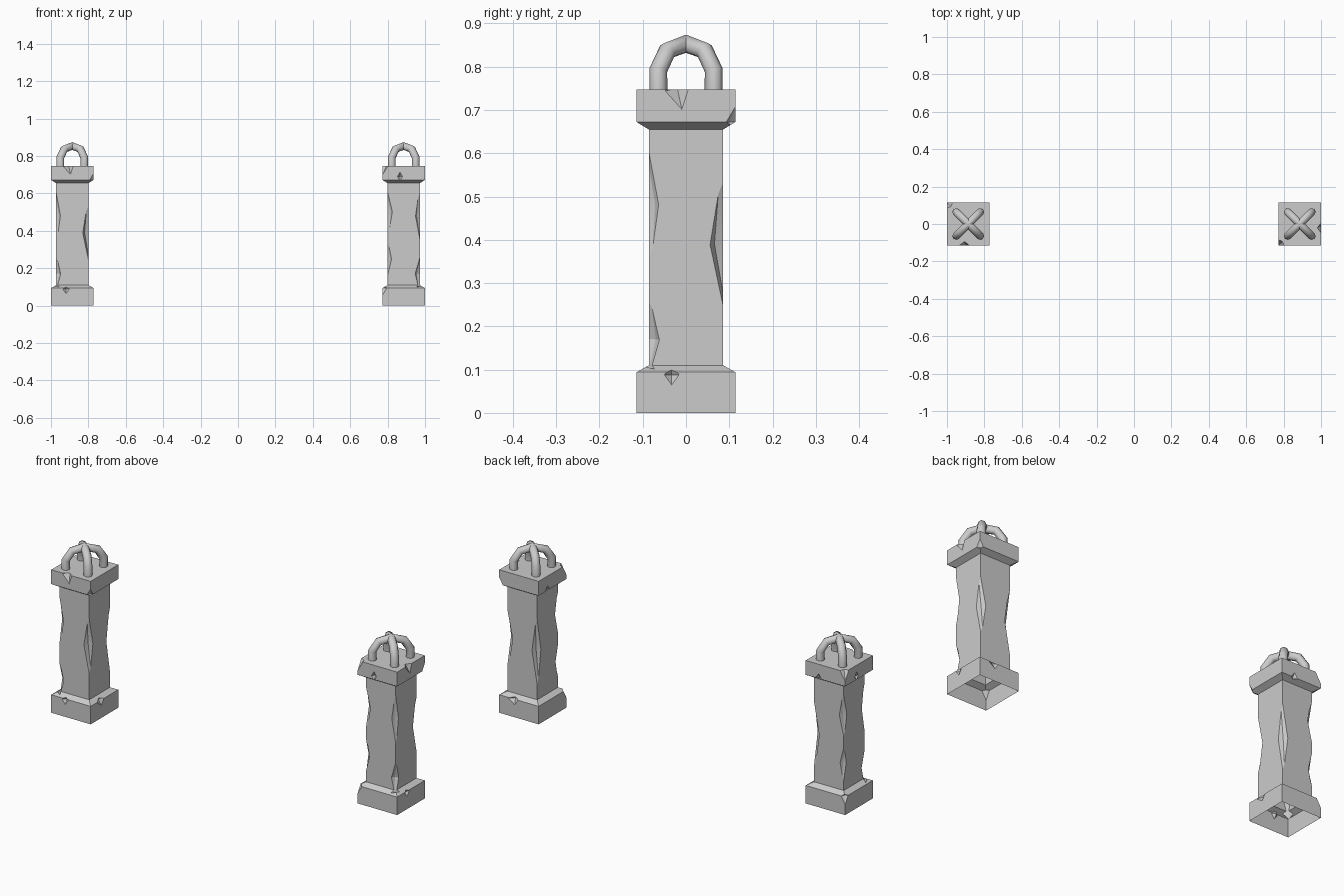
import bpy, bmesh, math
from mathutils import Matrix, Vector

if "Cube" in bpy.data.objects:
    bpy.data.objects.remove(bpy.data.objects["Cube"])

# square post profile: (half width, height)
PROFILE = [(0.114, 0), (0.114, 0.094), (0.086, 0.11), (0.086, 0.655), (0.114, 0.672), (0.114, 0.747)]

# chips: centre, direction angle, radii (depth, width, height), lean
CHIPS = [
    # face nicks on base and cap
    ((0.115, -0.033, 0.088), 0, (0.016, 0.018, 0.025), 0),
    ((0.115, -0.02, 0.75), 0, (0.022, 0.03, 0.052), 12),
    ((-0.02, -0.115, 0.69), 90, (0.014, 0.015, 0.025), 0),
    ((-0.114, 0.04, 0.672), 0, (0.016, 0.018, 0.025), 0),
    ((0.03, 0.114, 0.095), 90, (0.016, 0.03, 0.03), 10),
    # corners of cap and base
    ((-0.114, -0.114, 0.747), 45, (0.03, 0.07, 0.05), 0),
    ((0.114, 0.114, 0.672), 45, (0.02, 0.06, 0.035), 0),
    ((-0.114, -0.114, 0.094), 45, (0.022, 0.07, 0.04), 0),
    # long gouges down the shaft edges
    ((0.087, 0.087, 0.39), 45, (0.03, 0.09, 0.17), 4),
    ((0.087, -0.087, 0.17), -45, (0.024, 0.08, 0.1), -4),
    ((0.087, -0.087, 0.48), -45, (0.022, 0.08, 0.15), 4),
    ((-0.087, -0.087, 0.5), 45, (0.025, 0.08, 0.13), -5),
    ((-0.087, -0.087, 0.25), 45, (0.02, 0.08, 0.1), 4),
    ((-0.087, 0.087, 0.36), -45, (0.03, 0.09, 0.2), -3),
]


def new_object(name, bm):
    bmesh.ops.recalc_face_normals(bm, faces=bm.faces)
    me = bpy.data.meshes.new(name)
    bm.to_mesh(me)
    bm.free()
    ob = bpy.data.objects.new(name, me)
    bpy.context.collection.objects.link(ob)
    return ob


def bake(ob):
    dg = bpy.context.evaluated_depsgraph_get()
    return bpy.data.meshes.new_from_object(ob.evaluated_get(dg))


def smooth(ob, angle):
    bpy.ops.object.select_all(action='DESELECT')
    ob.select_set(True)
    bpy.context.view_layer.objects.active = ob
    bpy.ops.object.shade_smooth_by_angle(angle=math.radians(angle))


# stone post from stacked square rings
bm = bmesh.new()
rings = [[bm.verts.new((sx * h, sy * h, z)) for sx, sy in ((1, 1), (-1, 1), (-1, -1), (1, -1))]
         for h, z in PROFILE]
for a, b in zip(rings, rings[1:]):
    for i in range(4):
        j = (i + 1) % 4
        bm.faces.new((a[i], a[j], b[j], b[i]))
bm.faces.new(rings[0])
bm.faces.new(rings[-1])
post = new_object("stone_post_right", bm)

# octahedral chip cutters
bm = bmesh.new()
for centre, ang, radii, lean in CHIPS:
    m = (Matrix.Translation(centre) @ Matrix.Rotation(math.radians(ang), 4, 'Z')
         @ Matrix.Rotation(math.radians(lean), 4, 'X') @ Matrix.Diagonal((*radii, 1)))
    top, bot = (bm.verts.new(m @ Vector((0, 0, s))) for s in (1, -1))
    mid = [bm.verts.new(m @ Vector(p)) for p in ((1, 0, 0), (0, 1, 0), (-1, 0, 0), (0, -1, 0))]
    for i in range(4):
        j = (i + 1) % 4
        bm.faces.new((mid[i], mid[j], top))
        bm.faces.new((mid[j], mid[i], bot))
cutter = new_object("chip_cutters", bm)
cutter.hide_render = True
cut = post.modifiers.new("chips", 'BOOLEAN')
cut.operation, cut.object, cut.solver = 'DIFFERENCE', cutter, 'EXACT'
cut.use_self = True
baked = bake(post)
post.modifiers.clear()
post.data = baked
bpy.data.objects.remove(cutter)

# open underside
bm = bmesh.new()
bm.from_mesh(post.data)
under = [f for f in bm.faces if f.calc_center_median().z < 0.001]
bmesh.ops.delete(bm, geom=under, context='FACES')
bm.to_mesh(post.data)
bm.free()

# crossed hoops on the cap
cu = bpy.data.curves.new("hoops", 'CURVE')
cu.dimensions = '3D'
cu.bevel_depth, cu.bevel_resolution = 0.021, 2
half = [(0.064, 0.735), (0.064, 0.792), (0.043, 0.837), (0, 0.853)]
path = half + [(-d, z) for d, z in half[-2::-1]]
for s in (1, -1):
    sp = cu.splines.new('POLY')
    sp.points.add(len(path) - 1)
    for p, (d, z) in zip(sp.points, path):
        p.co = (d, s * d, z, 1)
tube = bpy.data.objects.new("hoops", cu)
bpy.context.collection.objects.link(tube)
hoop = bpy.data.objects.new("top_hoops_right", bake(tube))
bpy.context.collection.objects.link(hoop)
bpy.data.objects.remove(tube)

smooth(post, 24)
smooth(hoop, 50)

# second post is a quarter turn of the first
for ob in (post, hoop):
    twin = ob.copy()
    twin.name = ob.name.replace("right", "left")
    bpy.context.collection.objects.link(twin)
    twin.location.x = -0.886
    twin.rotation_euler.z = -math.pi / 2
    ob.location.x = 0.886
